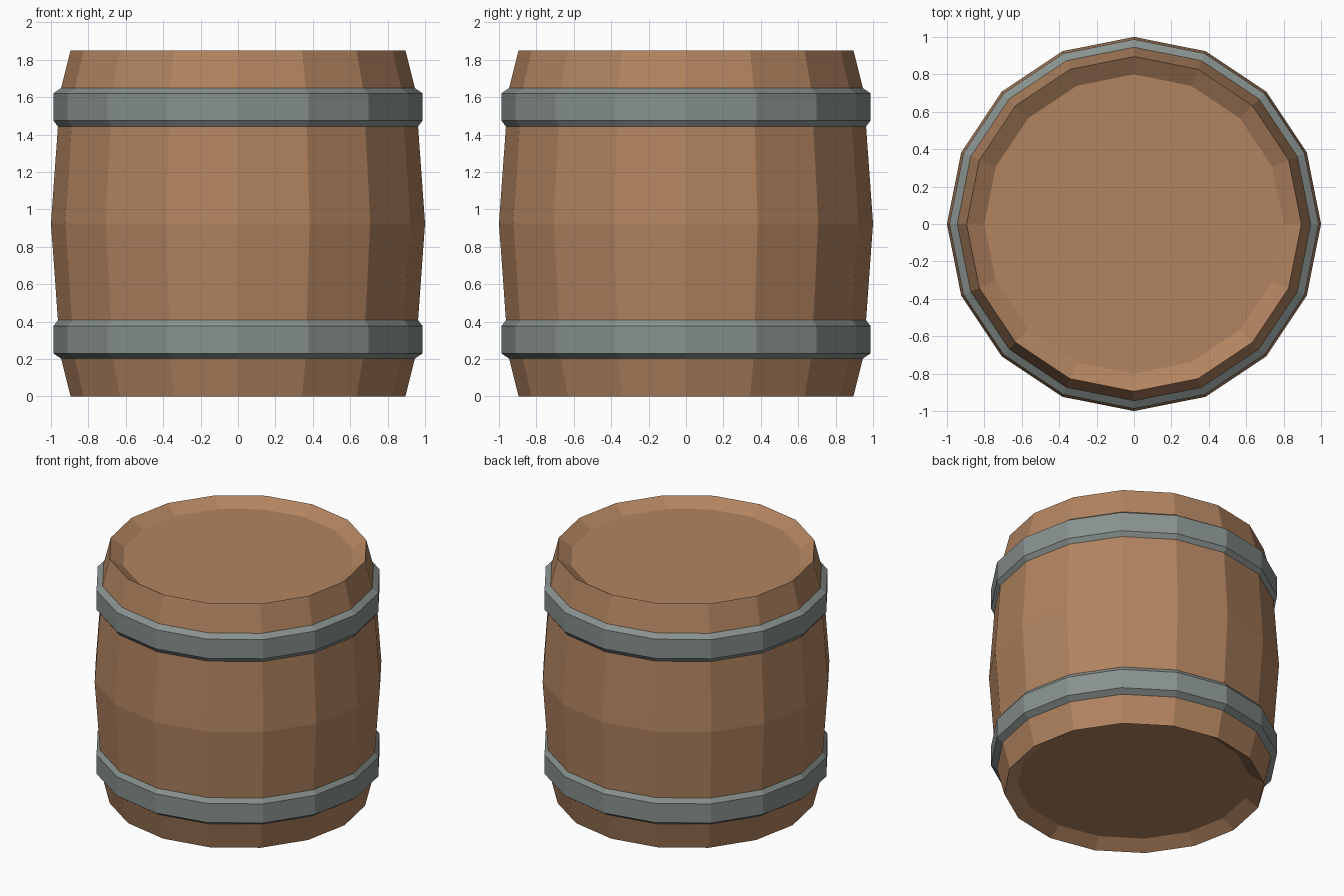
import bpy, bmesh, math

cube = bpy.data.objects.get("Cube")
if cube:
    bpy.data.objects.remove(cube, do_unlink=True)

SIDES = 16
HEIGHT = 1.85


def material(name, colour):
    m = bpy.data.materials.new(name)
    m.use_nodes = True
    m.diffuse_color = colour
    m.node_tree.nodes["Principled BSDF"].inputs["Base Color"].default_value = colour
    return m


def lathe(name, profile, mat, capped=False, closed=False):
    """Spin a (radius, height) profile, listed bottom to top on the outside."""
    bm = bmesh.new()
    rings = []
    for r, z in profile:
        angles = [math.tau * i / SIDES for i in range(SIDES)]
        rings.append([bm.verts.new((r * math.cos(a), r * math.sin(a), z)) for a in angles])
    pairs = list(zip(rings, rings[1:]))
    if closed:
        pairs.append((rings[-1], rings[0]))
    for low, high in pairs:
        for i in range(SIDES):
            j = (i + 1) % SIDES
            bm.faces.new((low[i], low[j], high[j], high[i]))
    if capped:
        bm.faces.new(rings[0][::-1])
        bm.faces.new(rings[-1])
    bmesh.ops.recalc_face_normals(bm, faces=bm.faces)
    mesh = bpy.data.meshes.new(name)
    bm.to_mesh(mesh)
    bm.free()
    mesh.materials.append(mat)
    obj = bpy.data.objects.new(name, mesh)
    bpy.context.collection.objects.link(obj)
    return obj


wood = material("warm wood", (0.445, 0.231, 0.117, 1))
iron = material("grey iron", (0.246, 0.287, 0.27, 1))

# Barrel body: bulging staves with a sloped recess into each end panel
lower = [(0.80, 0.06), (0.895, 0), (0.945, 0.2), (0.963, 0.41)]
upper = [(r, HEIGHT - z) for r, z in reversed(lower)]
lathe("barrel_body", lower + [(1.0, HEIGHT / 2)] + upper, wood, capped=True)

# Chamfered hoops, mirrored about mid height
hoop = [(0.943, 0.2), (0.987, 0.23), (0.987, 0.375), (0.961, 0.41)]
lathe("lower_hoop", hoop, iron, closed=True)
lathe("upper_hoop", [(r, HEIGHT - z) for r, z in reversed(hoop)], iron, closed=True)
